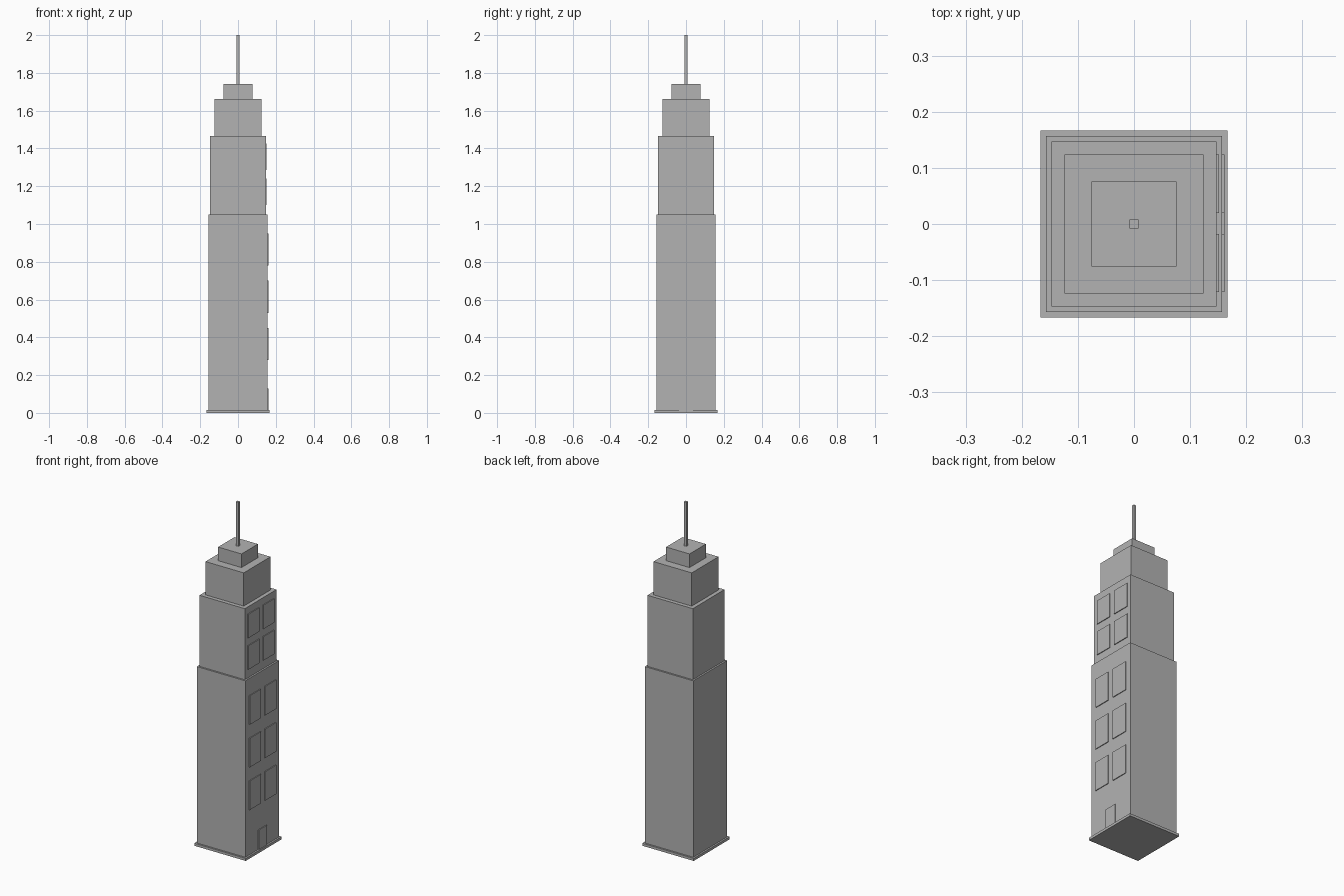
import bpy

if "Cube" in bpy.data.objects:
    bpy.data.objects.remove(bpy.data.objects["Cube"])

# Single grey finish
grey = bpy.data.materials.new("grey")
grey.diffuse_color = (0.45, 0.45, 0.45, 1)
grey.use_nodes = True
grey.node_tree.nodes["Principled BSDF"].inputs["Base Color"].default_value = grey.diffuse_color


def box(name, x0, x1, y0, y1, z0, z1):
    bpy.ops.mesh.primitive_cube_add(
        size=1, location=((x0 + x1) / 2, (y0 + y1) / 2, (z0 + z1) / 2))
    ob = bpy.context.object
    ob.name = name
    ob.scale = (x1 - x0, y1 - y0, z1 - z0)
    bpy.ops.object.transform_apply(location=False, rotation=False, scale=True)
    ob.data.materials.append(grey)
    return ob


# Stacked square tiers: name, half width, bottom, top
LOWER, MIDDLE = 0.157, 0.147
tiers = [
    ("base_slab", 0.167, 0.0, 0.015),
    ("lower_tower", LOWER, 0.015, 1.05),
    ("middle_tower", MIDDLE, 1.05, 1.467),
    ("upper_tower", 0.124, 1.467, 1.662),
    ("roof_cap", 0.076, 1.662, 1.742),
    ("antenna", 0.008, 1.742, 2.0),
]
for name, h, z0, z1 in tiers:
    box(name, -h, h, -h, h, z0, z1)

# Raised window panels on the right face, two per row
THICK = 0.0045
rows = [
    ("lower_window", LOWER, 0.28, 0.45),
    ("lower_window", LOWER, 0.53, 0.70),
    ("lower_window", LOWER, 0.78, 0.95),
    ("middle_window", MIDDLE, 1.10, 1.24),
    ("middle_window", MIDDLE, 1.285, 1.425),
]
for name, face, z0, z1 in rows:
    for y0, y1 in ((-0.121, -0.018), (0.020, 0.124)):
        box(name, face - 0.002, face + THICK, y0, y1, z0, z1)

# Door panel at street level
box("door", LOWER - 0.002, LOWER + THICK, -0.037, 0.037, 0.015, 0.13)
